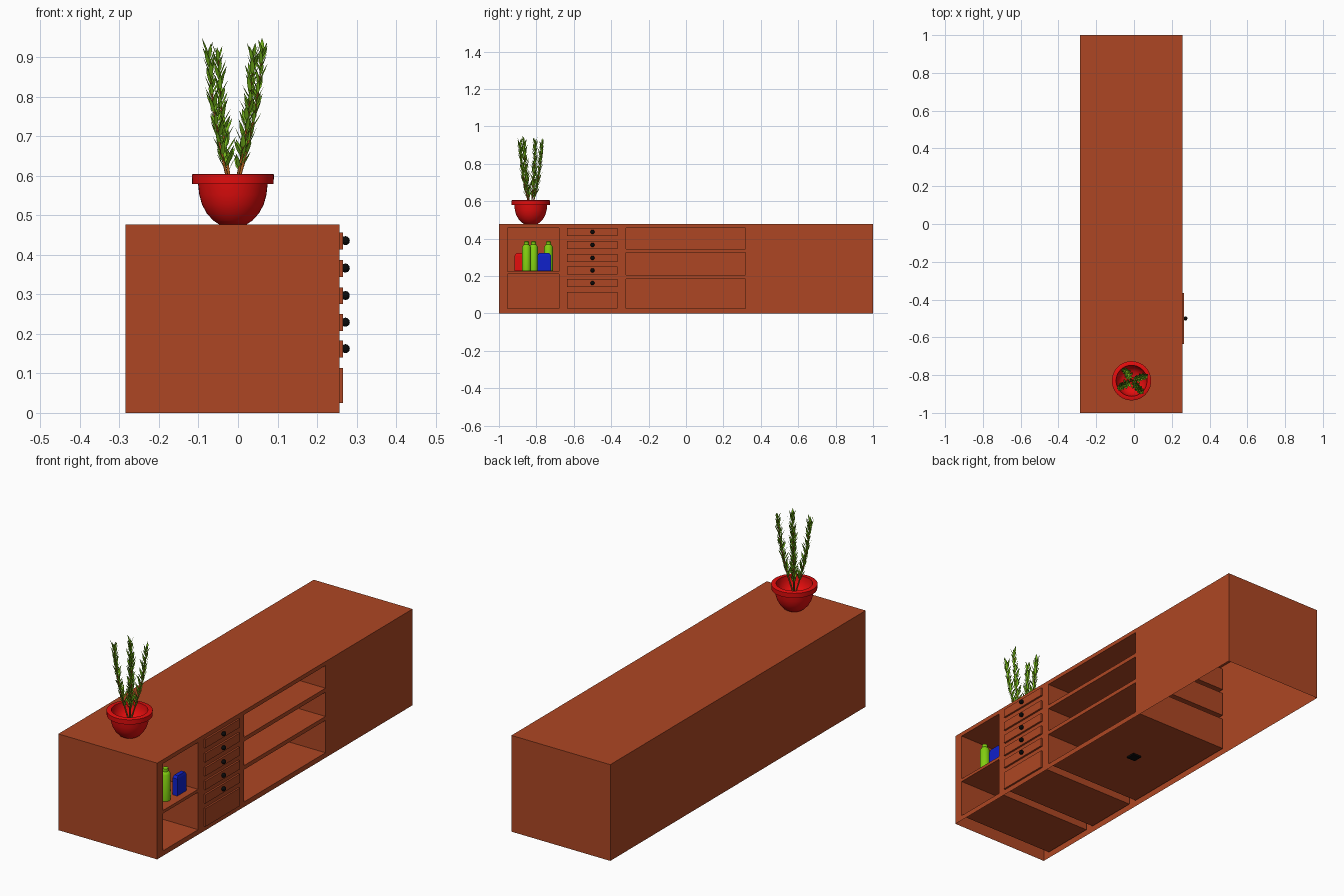
import bpy, bmesh, math, random
from mathutils import Vector

if "Cube" in bpy.data.objects:
    bpy.data.objects.remove(bpy.data.objects["Cube"])

random.seed(4)

def mat(name, r, g, b):
    m = bpy.data.materials.new(name)
    m.diffuse_color = (r, g, b, 1)
    m.use_nodes = True
    m.node_tree.nodes["Principled BSDF"].inputs["Base Color"].default_value = m.diffuse_color
    return m

WOOD = mat("reddish wood", .42, .062, .017)
RED = mat("pot red", .78, .004, .004)
BLACK = mat("black", .003, .003, .003)
BLUE = mat("blue", .005, .015, .6)
LIME = mat("lime green", .22, .62, .005)
LEAF = mat("leaf green", .17, .45, .01)
STEM = mat("stem brown", .4, .11, .012)

def finish(name, bm, m, smooth=False):
    me = bpy.data.meshes.new(name)
    bm.to_mesh(me)
    bm.free()
    me.materials.append(m)
    ob = bpy.data.objects.new(name, me)
    bpy.context.collection.objects.link(ob)
    if smooth:
        bpy.context.view_layer.objects.active = ob
        ob.select_set(True)
        bpy.ops.object.shade_smooth_by_angle(angle=math.radians(40))
        ob.select_set(False)
    return ob

def quad(bm, *pts):
    return bm.faces.new([bm.verts.new(p) for p in pts])

def box(bm, x0, x1, y0, y1, z0, z1, skip=(), inward=False, taper=1.0):
    cx, cy = (x0 + x1) / 2, (y0 + y1) / 2
    v = {}
    for i, x in enumerate((x0, x1)):
        for j, y in enumerate((y0, y1)):
            for k, z in enumerate((z0, z1)):
                t = taper if k else 1
                v[i, j, k] = bm.verts.new((cx + (x - cx) * t, cy + (y - cy) * t, z))
    sides = {"-x": ((0,0,0), (0,0,1), (0,1,1), (0,1,0)),
             "+x": ((1,0,0), (1,1,0), (1,1,1), (1,0,1)),
             "-y": ((0,0,0), (1,0,0), (1,0,1), (0,0,1)),
             "+y": ((0,1,0), (0,1,1), (1,1,1), (1,1,0)),
             "-z": ((0,0,0), (0,1,0), (1,1,0), (1,0,0)),
             "+z": ((0,0,1), (1,0,1), (1,1,1), (0,1,1))}
    for s, c in sides.items():
        if s not in skip:
            bm.faces.new([v[i] for i in (c[::-1] if inward else c)])

def lathe(name, profile, loc, m, segs=32):
    bm = bmesh.new()
    rings = []
    for r, z in profile:
        rings.append([bm.verts.new((loc[0] + r * math.cos(a), loc[1] + r * math.sin(a), z))
                      for a in (2 * math.pi * i / segs for i in range(segs))])
    for a, b in zip(rings, rings[1:]):
        for i in range(segs):
            j = (i + 1) % segs
            bm.faces.new((a[i], a[j], b[j], b[i]))
    bm.faces.new(rings[0][::-1])
    bm.faces.new(rings[-1])
    return finish(name, bm, m, True)

# cabinet shell, open underneath, with compartments cut into the +x side
XB, XF, H = -.285, .257, .477
holes = [(-.955, -.68, .225, .457), (-.955, -.68, .025, .21),
         (-.32, .318, .345, .457), (-.32, .318, .205, .325), (-.32, .318, .025, .185)]
bm = bmesh.new()
box(bm, XB, XF, -1, 1, 0, H, skip=("+x", "-z"))
ys = sorted({-1, 1} | {y for h in holes for y in h[:2]})
zs = sorted({0, H} | {z for h in holes for z in h[2:]})
for y0, y1 in zip(ys, ys[1:]):
    for z0, z1 in zip(zs, zs[1:]):
        cy, cz = (y0 + y1) / 2, (z0 + z1) / 2
        if not any(h[0] < cy < h[1] and h[2] < cz < h[3] for h in holes):
            quad(bm, (XF, y0, z0), (XF, y1, z0), (XF, y1, z1), (XF, y0, z1))
bmesh.ops.remove_doubles(bm, verts=bm.verts, dist=1e-5)
finish("cabinet_shell", bm, WOOD)

bm = bmesh.new()
for y0, y1, z0, z1 in holes:
    box(bm, -.278, XF, y0, y1, z0, z1, skip=("+x",), inward=True)
finish("open_compartments", bm, WOOD)

# drawers and knobs
drawers = [(.414, .456), (.344, .387), (.275, .317), (.207, .25), (.14, .183), (.025, .114)]
for n, (z0, z1) in enumerate(drawers):
    bm = bmesh.new()
    box(bm, -.278, .266, -.635, -.365, z0, z1)
    finish(f"drawer_{n + 1}", bm, WOOD)
    if n < 5:
        zc = (z0 + z1) / 2 + .001
        bm = bmesh.new()
        bmesh.ops.create_uvsphere(bm, u_segments=10, v_segments=6, radius=.0115)
        for v in bm.verts:
            v.co = (.272 + v.co.z * .95, -.5 + v.co.x, zc + v.co.y)
        finish(f"knob_{n + 1}", bm, BLACK)

# small black plate under the middle
bm = bmesh.new()
box(bm, -.023, .023, -.023, .023, .012, .02)
finish("underside_plate", bm, BLACK)

# bottles and packets in the top left compartment
for n, (x, y) in enumerate([(.2, -.853), (.06, -.815), (.02, -.735)]):
    lathe(f"green_bottle_{n + 1}", [(.023, .226), (.024, .24), (.023, .355), (.017, .366), (.013, .368),
                                    (.013, .383), (.008, .386)], (x, y), LIME, 16)
for name, x, y, w, m in (("blue_packet_front", .21, -.758, .036, BLUE),
                         ("blue_packet_back", .03, -.82, .036, BLUE),
                         ("red_packet", .05, -.88, .036, RED)):
    bm = bmesh.new()
    box(bm, x - .013, x + .013, y - w, y + w, .226, .31)
    box(bm, x - .013, x + .013, y - w, y + w, .31, .322, skip=("-z",), taper=.75)
    finish(name, bm, m)

# plant pot
PX, PY = -.013, -.83
lathe("plant_pot", [(.035, .477), (.05, .487), (.066, .505), (.078, .527), (.085, .552), (.088, .579),
                    (.103, .579), (.104, .603), (.101, .605), (.082, .605), (.08, .585), (.07, .56),
                    (.05, .54), (.02, .535)], (PX, PY), RED, 40)

# branches with folded narrow leaves
tips = [(-.05, -.77, .90), (.062, -.805, .91), (.04, -.888, .90), (-.075, -.865, .91)]
leaves = bmesh.new()
for n, tip in enumerate(tips):
    base, top = Vector((PX, PY, .54)), Vector(tip)

    def at(t):
        p = base.lerp(top, t)
        bow = .012 * math.sin(t * math.pi)
        return p + Vector((top.x - base.x, top.y - base.y, 0)).normalized() * bow

    cu = bpy.data.curves.new(f"branch_{n + 1}", "CURVE")
    cu.dimensions = "3D"
    cu.bevel_depth = .0035
    cu.bevel_resolution = 1
    sp = cu.splines.new("POLY")
    sp.points.add(8)
    for i, p in enumerate(sp.points):
        p.co = (*at(i / 8), 1)
        p.radius = 1.2 - .8 * i / 8
    cu.materials.append(STEM)
    bpy.context.collection.objects.link(bpy.data.objects.new(f"branch_{n + 1}", cu))

    count = 52
    for i in range(count):
        t = .2 + .8 * i / (count - 1)
        a = i * 2.4 + n
        p = at(t)
        out = Vector((math.cos(a), math.sin(a), 0))
        d = (out * random.uniform(.45, .75) * (1.05 - .4 * t) + Vector((0, 0, 1))).normalized()
        side = d.cross(out).normalized()
        nor = side.cross(d)
        L = random.uniform(.042, .058) * (1 - .15 * t)
        w = L * .12
        v = [leaves.verts.new(q) for q in (
            p, p + d * L * .5 - nor * .0015, p + d * L,
            p + d * L * .3 + side * w, p + d * L * .65 + side * w * .9,
            p + d * L * .3 - side * w, p + d * L * .65 - side * w * .9)]
        leaves.faces.new((v[0], v[3], v[4], v[2], v[1]))
        leaves.faces.new((v[0], v[1], v[2], v[6], v[5]))
finish("leaves", leaves, LEAF)
